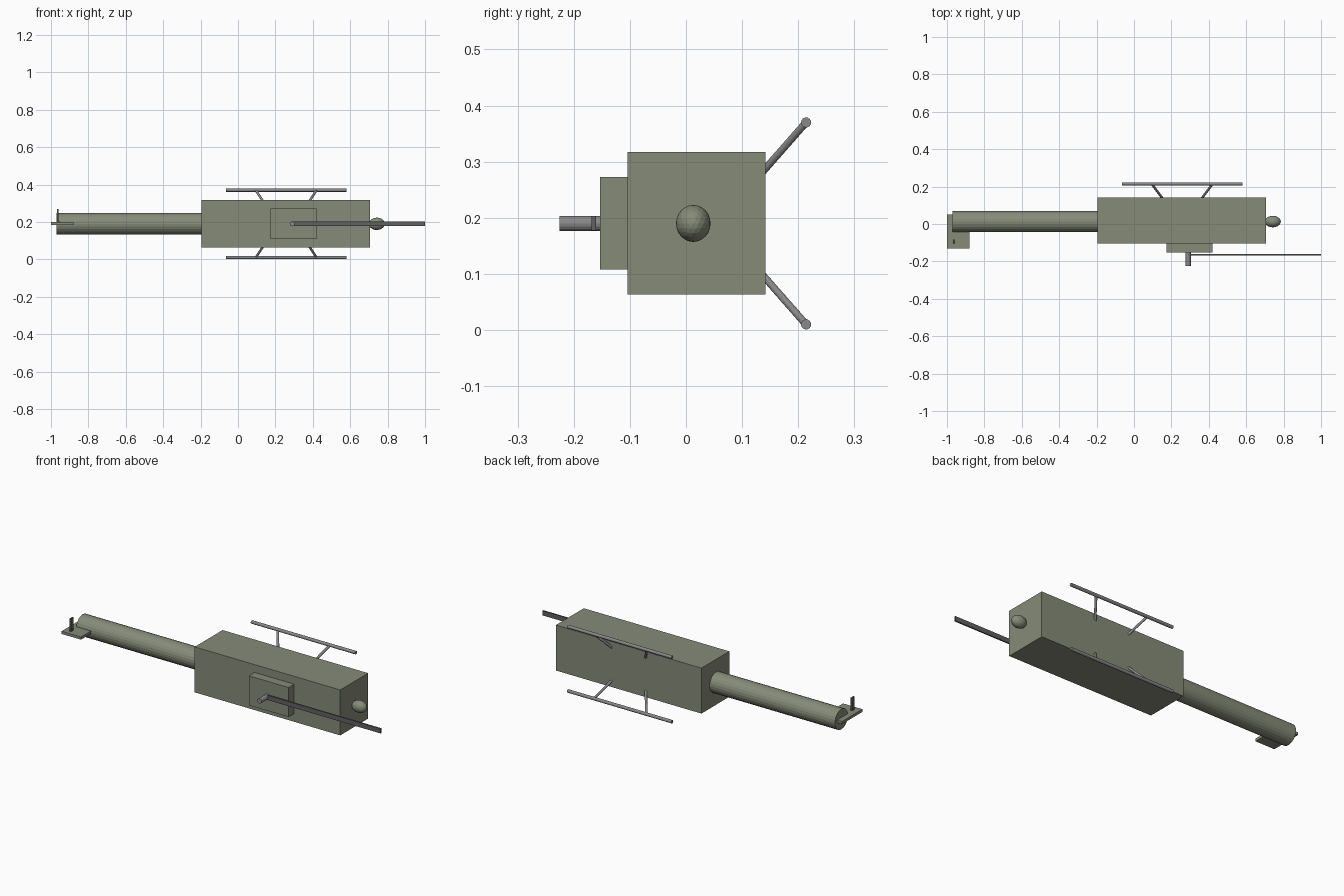
import bpy
from mathutils import Vector

if "Cube" in bpy.data.objects:
    bpy.data.objects.remove(bpy.data.objects["Cube"])


def material(name, rgb):
    m = bpy.data.materials.new(name)
    m.diffuse_color = (*rgb, 1)
    m.use_nodes = True
    m.node_tree.nodes["Principled BSDF"].inputs["Base Color"].default_value = m.diffuse_color
    return m


OLIVE = material("olive", (0.24, 0.26, 0.19))
METAL = material("metal", (0.25, 0.25, 0.25))
DARK = material("dark_metal", (0.12, 0.12, 0.12))
CY, CZ = 0.013, 0.19  # axis of the fuselage


def finish(name, mat):
    ob = bpy.context.object
    ob.name = name
    ob.data.materials.append(mat)
    return ob


def box(name, lo, hi, mat):
    lo, hi = Vector(lo), Vector(hi)
    bpy.ops.mesh.primitive_cube_add(size=1, location=(lo + hi) / 2)
    ob = finish(name, mat)
    ob.scale = hi - lo
    return ob


def rod(name, a, b, radius, mat, sides=16):
    a, b = Vector(a), Vector(b)
    bpy.ops.mesh.primitive_cylinder_add(vertices=sides, radius=radius,
                                        depth=(b - a).length, location=(a + b) / 2)
    ob = finish(name, mat)
    ob.rotation_euler = (b - a).to_track_quat('Z', 'Y').to_euler()
    return ob


# Fuselage and rotor housing (the aircraft lies on its side, roof towards -y)
box("fuselage", (-0.195, -0.104, 0.063), (0.705, 0.142, 0.317), OLIVE)
box("rotor_housing", (0.175, -0.153, 0.108), (0.42, -0.10, 0.273), OLIVE)

# Nose sensor
bpy.ops.mesh.primitive_ico_sphere_add(subdivisions=3, radius=1, location=(0.742, CY, CZ))
finish("nose_sensor", OLIVE).scale = (0.043, 0.031, 0.033)

# Main rotor: mast and single blade
rod("rotor_mast", (0.29, -0.225, CZ), (0.29, -0.15, CZ), 0.0135, METAL)
box("rotor_blade", (0.29, -0.168, CZ - 0.013), (1.0, -0.160, CZ + 0.013), DARK)

# Tail boom, fin and tail rotor
rod("tail_boom", (-0.97, CY, CZ), (-0.19, CY, CZ), 0.057, OLIVE, 24)
box("tail_fin", (-1.0, -0.13, 0.184), (-0.88, 0.05, 0.199), OLIVE)
rod("tail_rotor_hub", (-0.963, -0.095, 0.195), (-0.963, -0.095, 0.206), 0.008, DARK)
box("tail_rotor_blade", (-0.967, -0.107, 0.195), (-0.959, -0.083, 0.27), DARK)

# Landing skids with splayed struts, mirrored about the fuselage axis
for side, s in (("left", 1), ("right", -1)):
    z = CZ + s * 0.18
    rod(f"{side}_skid", (-0.065, 0.214, z), (0.58, 0.214, z), 0.009, METAL)
    for end, x, dx in (("rear", 0.095, 0.06), ("front", 0.42, -0.06)):
        rod(f"{side}_{end}_strut", (x, 0.214, z), (x + dx, 0.134, z - s * 0.091),
            0.0065, METAL, 12)
